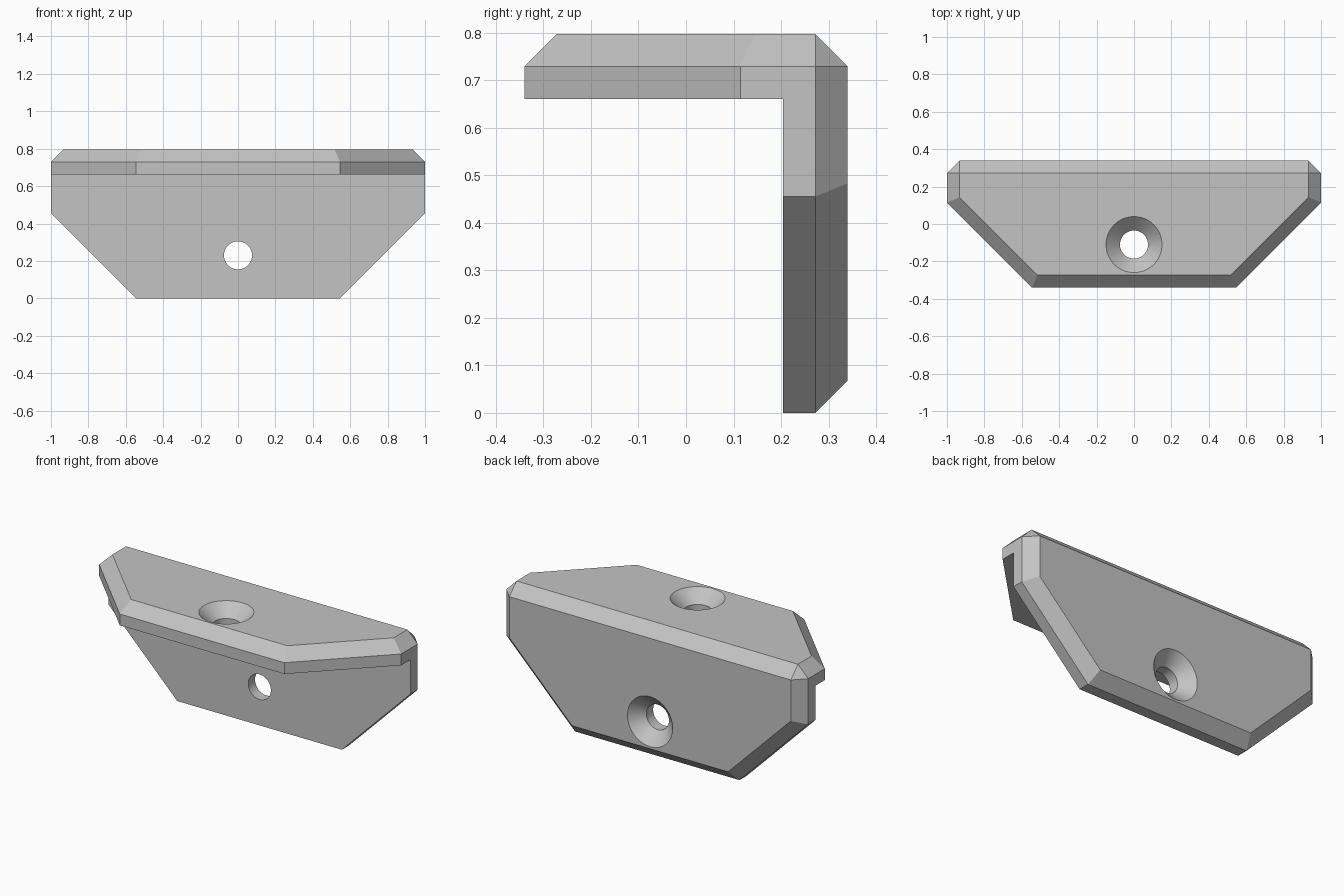
import bpy, bmesh, math

cube = bpy.data.objects.get("Cube")
if cube:
    bpy.data.objects.remove(cube, do_unlink=True)

BACK, TOP = 0.34, 0.797      # outer faces of the two legs
C, T = 0.068, 0.136          # chamfer size, plate thickness
SLOPE = 0.455                # length of the 45 degree corner cuts
INSET = C * math.tan(math.pi / 8)


# Leg frames: u runs from the outer corner along the leg, d runs inwards
def back_frame(x, u, d):
    return (x, BACK - d, TOP - u)


def top_frame(x, u, d):
    return (x, BACK - u, TOP - d)


LEGS = {"back": (back_frame, TOP), "top": (top_frame, 2 * BACK)}


def add_leg(bm, frame, reach):
    """Chamfered plate with cut corners, mitred at the outer corner."""
    s = reach - SLOPE
    w = 1 - SLOPE
    half = [(1, C, C), (1, T, T), (1 - C, C / 2, C / 2), (1 - C, C, 0),
            (1, s, C), (1, s, T), (w, reach, C), (w, reach, T),
            (1 - C, s + INSET, 0), (w - INSET, reach - C, 0)]
    # 45 degree cut shifted inwards by the chamfer
    half[8] = (1 - C, s - INSET, 0)
    verts = [bm.verts.new(frame(m * x, u, d)) for x, u, d in half for m in (1, -1)]
    bmesh.ops.convex_hull(bm, input=verts)


def make_cutter(name, frame, reach):
    """Countersunk screw hole as a lathed solid."""
    bm = bmesh.new()
    n, rings = 64, []
    for r, d in ((0.16, -0.01), (0.075, 0.072), (0.075, 0.2)):
        rings.append([bm.verts.new(frame(r * math.cos(a), reach - 0.23 + r * math.sin(a), d))
                      for a in (2 * math.pi * i / n for i in range(n))])
    for lower, upper in zip(rings, rings[1:]):
        for i in range(n):
            j = (i + 1) % n
            bm.faces.new((lower[i], lower[j], upper[j], upper[i]))
    bm.faces.new(rings[0])
    bm.faces.new(rings[-1])
    bmesh.ops.recalc_face_normals(bm, faces=bm.faces)
    return to_object(name, bm)


def to_object(name, bm):
    mesh = bpy.data.meshes.new(name)
    bm.to_mesh(mesh)
    bm.free()
    obj = bpy.data.objects.new(name, mesh)
    bpy.context.collection.objects.link(obj)
    return obj


# Angle bracket: two legs welded along the mitre
bm = bmesh.new()
for frame, reach in LEGS.values():
    add_leg(bm, frame, reach)
mitre = [f for f in bm.faces
         if all(abs((TOP - v.co.z) - (BACK - v.co.y)) < 1e-4 for v in f.verts)]
bmesh.ops.delete(bm, geom=mitre, context='FACES')
bmesh.ops.remove_doubles(bm, verts=bm.verts, dist=1e-4)
bmesh.ops.dissolve_limit(bm, angle_limit=0.01, verts=bm.verts, edges=bm.edges)
bmesh.ops.recalc_face_normals(bm, faces=bm.faces)
bracket = to_object("corner_bracket", bm)

grey = bpy.data.materials.new("plain grey")
grey.use_nodes = True
colour = (0.55, 0.55, 0.55, 1)
grey.diffuse_color = colour
grey.node_tree.nodes["Principled BSDF"].inputs["Base Color"].default_value = colour
bracket.data.materials.append(grey)

# Screw holes
bpy.context.view_layer.objects.active = bracket
for name, (frame, reach) in LEGS.items():
    cutter = make_cutter(name + "_hole_cutter", frame, reach)
    cutter.hide_render = True
    cutter.data.materials.append(grey)
    mod = bracket.modifiers.new(name + "_hole", 'BOOLEAN')
    mod.operation = 'DIFFERENCE'
    mod.solver = 'EXACT'
    mod.object = cutter
    bpy.ops.object.modifier_apply(modifier=mod.name)
    bpy.data.objects.remove(cutter, do_unlink=True)

# Smooth hole walls, crisp bracket edges
for obj in bpy.context.selected_objects:
    obj.select_set(False)
bracket.select_set(True)
bpy.ops.object.shade_smooth_by_angle(angle=math.radians(25))
